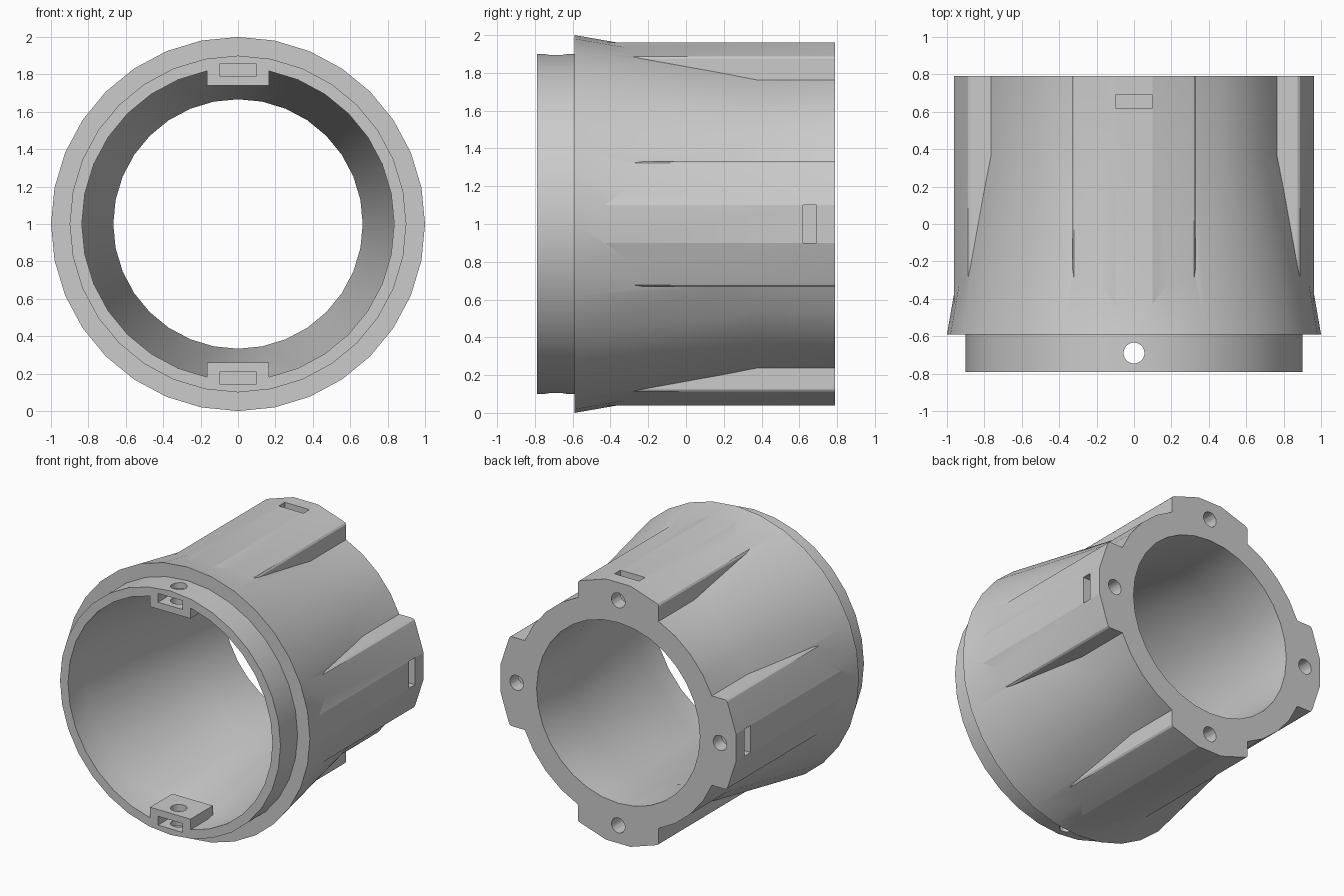
import bpy, bmesh, math
from mathutils import Matrix, Vector

if "Cube" in bpy.data.objects:
    bpy.data.objects.remove(bpy.data.objects["Cube"], do_unlink=True)

SEGS = 32
FRONT, BACK = -0.79, 0.79
QUARTERS = [Matrix.Rotation(i * math.pi / 2, 4, 'Y') for i in range(4)]
HALVES = QUARTERS[::2]

grey = bpy.data.materials.new("plain_grey")
grey.use_nodes = True
grey.diffuse_color = (0.6, 0.6, 0.6, 1)
grey.node_tree.nodes["Principled BSDF"].inputs["Base Color"].default_value = (0.6, 0.6, 0.6, 1)


def finish(name, bm):
    bmesh.ops.recalc_face_normals(bm, faces=bm.faces[:])
    mesh = bpy.data.meshes.new(name)
    bm.to_mesh(mesh)
    bm.free()
    mesh.materials.append(grey)
    ob = bpy.data.objects.new(name, mesh)
    bpy.context.collection.objects.link(ob)
    return ob


def lathe(name, profile):
    """Solid of revolution about the y axis from (y, radius) points."""
    bm = bmesh.new()
    rings = []
    for y, r in profile:
        angles = [2 * math.pi * i / SEGS for i in range(SEGS)]
        rings.append([bm.verts.new((r * math.cos(a), y, r * math.sin(a))) for a in angles])
    for a, b in zip(rings, rings[1:]):
        for i in range(SEGS):
            j = (i + 1) % SEGS
            bm.faces.new((a[i], a[j], b[j], b[i]))
    bm.faces.new(rings[0])
    bm.faces.new(rings[-1])
    return finish(name, bm)


def prism(name, outline, y0, y1, turn):
    """Extrude an (x, z) outline along y, then turn it about the axis."""
    bm = bmesh.new()
    face = bm.faces.new([bm.verts.new((x, y0, z)) for x, z in outline])
    out = bmesh.ops.extrude_face_region(bm, geom=[face])["geom"]
    moved = [v for v in out if isinstance(v, bmesh.types.BMVert)]
    bmesh.ops.translate(bm, verts=moved, vec=(0, y1 - y0, 0))
    bm.transform(turn)
    return finish(name, bm)


def box(name, half, z0, z1, y0, y1, turn):
    return prism(name, [(-half, z0), (half, z0), (half, z1), (-half, z1)], y0, y1, turn)


def drill(name, radius, depth, matrix):
    bm = bmesh.new()
    bmesh.ops.create_cone(bm, cap_ends=True, segments=24, radius1=radius,
                          radius2=radius, depth=depth, matrix=matrix)
    return finish(name, bm)


def combine(target, tool, operation):
    mod = target.modifiers.new("combine", 'BOOLEAN')
    mod.object, mod.operation, mod.solver = tool, operation, 'EXACT'
    bpy.context.view_layer.objects.active = target
    bpy.ops.object.modifier_apply(modifier=mod.name)
    bpy.data.objects.remove(tool, do_unlink=True)


# Flared sleeve with a stepped front collar
body = lathe("flared_sleeve", [(FRONT, 0.9), (-0.59, 0.9), (-0.59, 1.0), (0.37, 0.833), (BACK, 0.833)])

# Four mounting lugs along the outside
half_lug = [(0.33, 0.5), (0.33, 0.875), (0.322, 0.887), (0.305, 0.895), (0.1, 0.962)]
lug = half_lug + [(-x, z) for x, z in reversed(half_lug)]
for turn in QUARTERS:
    combine(body, prism("mounting_lug", lug, -0.5, BACK, turn), 'UNION')

# Tapered bore
combine(body, lathe("bore", [(-0.9, 0.835), (-0.59, 0.835), (0.37, 0.667), (0.9, 0.667)]), 'DIFFERENCE')

# Nut blocks inside the collar, with slots open to the front
for turn in HALVES:
    combine(body, box("nut_block", 0.165, 0.74, 0.865, FRONT, -0.53, turn), 'UNION')
for turn in HALVES:
    combine(body, box("front_slot", 0.1, 0.79, 0.855, -0.9, -0.59, turn), 'DIFFERENCE')

# Vertical screw hole through both blocks
combine(body, drill("collar_hole", 0.056, 2.4, Matrix.Translation((0, -0.69, 0))), 'DIFFERENCE')

# Nut slots and screw holes in the lugs
for turn in QUARTERS:
    combine(body, box("lug_slot", 0.1, 0.73, 1.1, 0.62, 0.69, turn), 'DIFFERENCE')
    place = turn @ Matrix.Translation((0, 0.7, 0.83)) @ Matrix.Rotation(math.pi / 2, 4, 'X')
    combine(body, drill("lug_hole", 0.055, 0.5, place), 'DIFFERENCE')

# Stand on the ground and shade
body.data.transform(Matrix.Translation(Vector((0, 0, 1))))
bpy.ops.object.select_all(action='DESELECT')
body.select_set(True)
bpy.context.view_layer.objects.active = body
bpy.ops.object.shade_smooth_by_angle(angle=math.radians(15))
